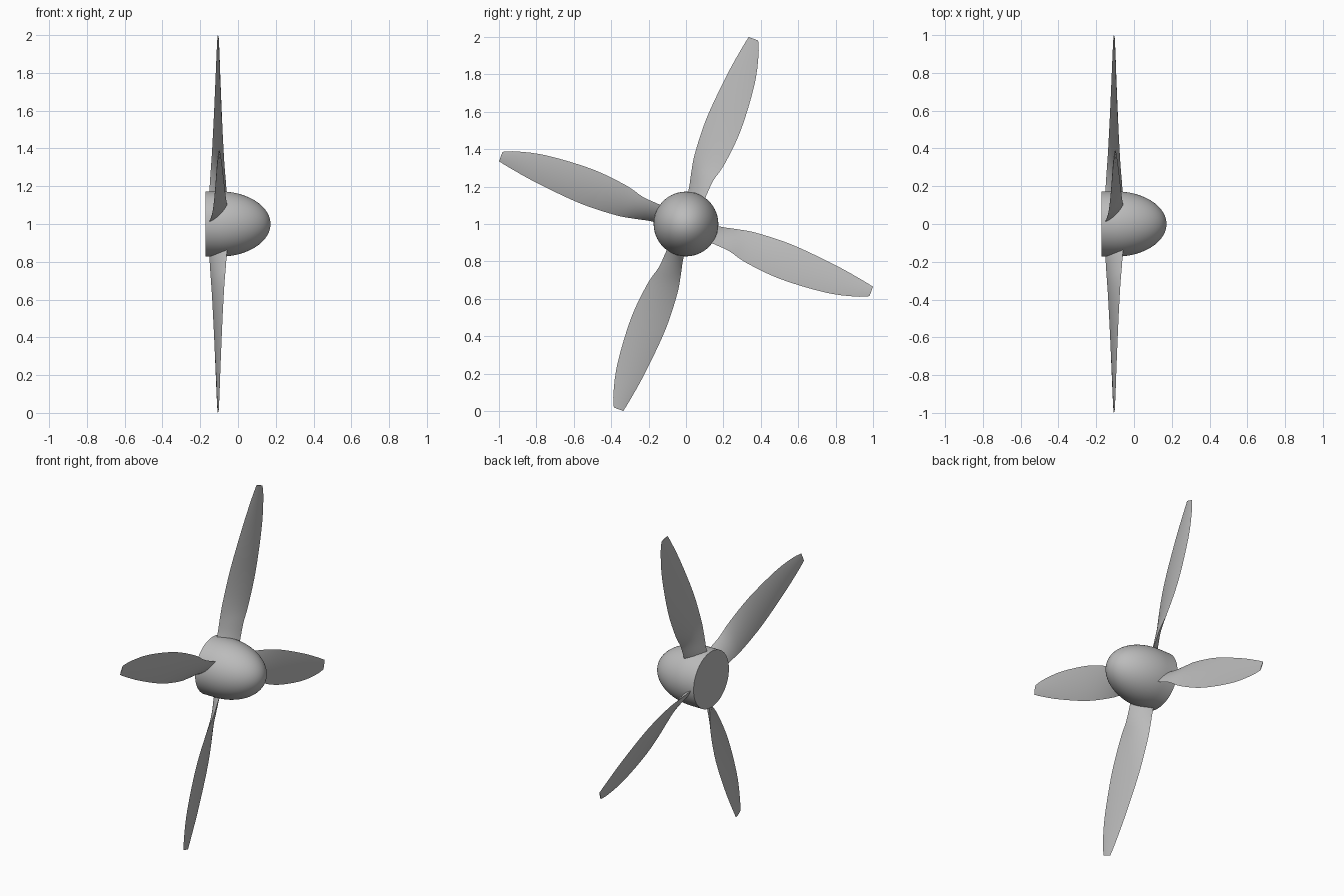
import bpy, bmesh, math
from mathutils import Matrix, Vector

cube = bpy.data.objects.get("Cube")
if cube:
    bpy.data.objects.remove(cube, do_unlink=True)

HUB_Z = 1.0
BLADE_X = -0.105
SEGMENTS = 64

grey = bpy.data.materials.new("plain grey")
grey.use_nodes = True
colour = (0.5, 0.5, 0.5, 1)
grey.diffuse_color = colour
grey.node_tree.nodes["Principled BSDF"].inputs["Base Color"].default_value = colour


def make_object(name, bm, angle):
    bmesh.ops.recalc_face_normals(bm, faces=bm.faces)
    mesh = bpy.data.meshes.new(name)
    bm.to_mesh(mesh)
    bm.free()
    mesh.materials.append(grey)
    obj = bpy.data.objects.new(name, mesh)
    bpy.context.collection.objects.link(obj)
    bpy.ops.object.select_all(action="DESELECT")
    obj.select_set(True)
    bpy.context.view_layer.objects.active = obj
    bpy.ops.object.shade_smooth_by_angle(angle=math.radians(angle))
    return obj


def loft(bm, rings):
    """Skin a list of equal closed loops and cap both ends."""
    loops = [[bm.verts.new(p) for p in ring] for ring in rings]
    for a, b in zip(loops, loops[1:]):
        for i in range(len(a)):
            j = (i + 1) % len(a)
            bm.faces.new((a[i], a[j], b[j], b[i]))
    bm.faces.new(loops[0])
    bm.faces.new(loops[-1])


# Spinner: short straight skirt, then an elliptical nose, flat back
BACK, SHOULDER, NOSE, RADIUS = -0.173, -0.10, 0.172, 0.173
profile = [(BACK, RADIUS)]
for i in range(25):
    t = math.radians(88) * i / 24
    profile.append((SHOULDER + (NOSE - SHOULDER) * math.sin(t), RADIUS * math.cos(t)))
turns = [math.tau * k / SEGMENTS for k in range(SEGMENTS)]
bm = bmesh.new()
loft(bm, [[(x, r * math.cos(a), HUB_Z + r * math.sin(a)) for a in turns] for x, r in profile])
make_object("spinner", bm, 40)

# Blade stations: radius, left edge, right edge, pitch offset, half thickness
stations = [Vector(s) for s in (
    (0.08, -0.042, 0.042, 0.054, 0.014),
    (0.18, -0.050, 0.050, 0.046, 0.013),
    (0.27, -0.068, 0.058, 0.040, 0.012),
    (0.37, -0.084, 0.084, 0.033, 0.010),
    (0.57, -0.090, 0.104, 0.023, 0.008),
    (0.82, -0.067, 0.090, 0.013, 0.006),
    (0.98, -0.042, 0.056, 0.007, 0.004),
    (1.054, -0.027, 0.027, 0.003, 0.002),
)]


def smooth_stations(pts, steps=4):
    """Pass a smooth curve through the stations."""
    out = []
    for i in range(len(pts) - 1):
        p0, p1 = pts[max(i - 1, 0)], pts[i]
        p2, p3 = pts[i + 1], pts[min(i + 2, len(pts) - 1)]
        for k in range(steps):
            t = k / steps
            out.append(p1 + (p2 - p0) * (t / 2)
                       + (p0 * 2 - p1 * 5 + p2 * 4 - p3) * (t * t / 2)
                       + (p1 * 3 - p0 - p2 * 3 + p3) * (t ** 3 / 2))
    return out + [pts[-1]]


def blade_section(station, points=20):
    """Thin, slightly cambered section twisted by the pitch offset."""
    radius, left, right, pitch, thick = station
    mid, half = (left + right) / 2, (right - left) / 2
    chord = Vector((pitch, half))
    normal = Vector((half, -pitch)).normalized()
    ring = []
    for k in range(points):
        a = math.tau * k / points
        bulge = math.sin(a) * abs(math.sin(a))
        p = chord * math.cos(a) + normal * thick * bulge
        ring.append(Vector((BLADE_X + p.x, mid + p.y, radius)))
    return ring


# Four blades, evenly spaced around the hub
rings = [blade_section(s) for s in smooth_stations(stations)]
for n, name in enumerate(("upper", "front", "lower", "rear")):
    turn = Matrix.Rotation(math.radians(-20 + 90 * n), 4, "X")
    place = Matrix.Translation((0, 0, HUB_Z)) @ turn
    bm = bmesh.new()
    loft(bm, [[place @ p for p in ring] for ring in rings])
    make_object(name + "_blade", bm, 40)
